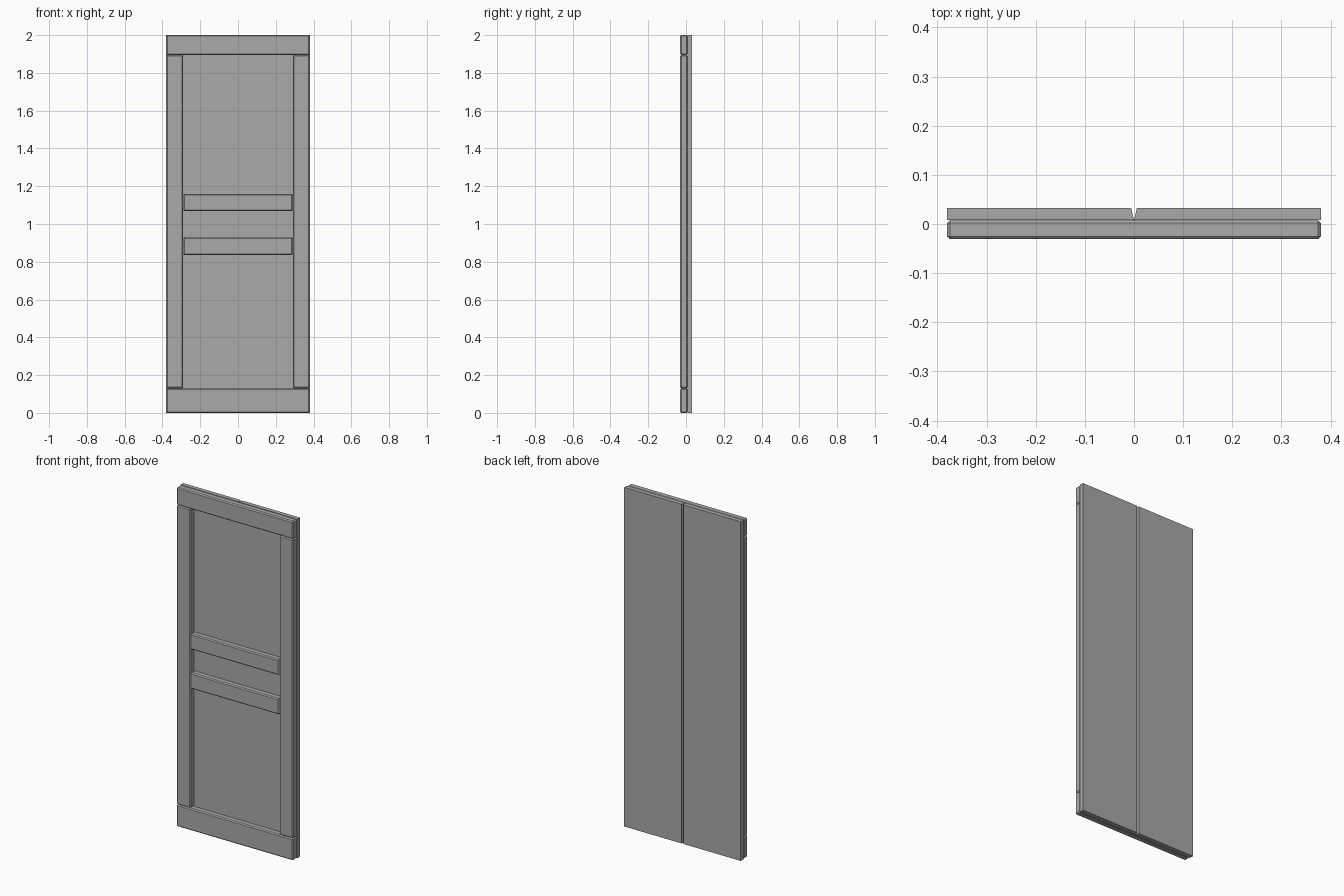
import bpy
import bmesh

cube = bpy.data.objects.get("Cube")
if cube:
    bpy.data.objects.remove(cube, do_unlink=True)

# Plain grey paint
grey = bpy.data.materials.new("grey_paint")
grey.use_nodes = True
GREY = (0.4, 0.4, 0.4, 1.0)
grey.diffuse_color = GREY
grey.node_tree.nodes["Principled BSDF"].inputs["Base Color"].default_value = GREY

HALF_W, HEIGHT = 0.38, 2.0
FRONT, MIDDLE, BACK = -0.031, 0.008, 0.033
CHAMFER = 0.006


def finish(name, bm):
    bmesh.ops.recalc_face_normals(bm, faces=bm.faces)
    mesh = bpy.data.meshes.new(name)
    bm.to_mesh(mesh)
    bm.free()
    mesh.materials.append(grey)
    obj = bpy.data.objects.new(name, mesh)
    bpy.context.collection.objects.link(obj)
    return obj


def board(name, x0, x1, z0, z1):
    """Front board with every edge chamfered."""
    bm = bmesh.new()
    bmesh.ops.create_cube(bm, size=1)
    for v in bm.verts:
        v.co.x = x1 if v.co.x > 0 else x0
        v.co.y = MIDDLE if v.co.y > 0 else FRONT
        v.co.z = z1 if v.co.z > 0 else z0
    bmesh.ops.bevel(bm, geom=bm.edges[:], offset=CHAMFER, segments=1, affect='EDGES')
    return finish(name, bm)


def plank(name, side):
    """Back plank whose inner edge slopes to form half of the V groove."""
    bm = bmesh.new()
    profile = [(0, MIDDLE), (HALF_W, MIDDLE), (HALF_W, BACK), (CHAMFER, BACK)]
    face = bm.faces.new([bm.verts.new((side * x, y, 0)) for x, y in profile])
    top = bmesh.ops.extrude_face_region(bm, geom=[face])["geom"]
    for v in top:
        if isinstance(v, bmesh.types.BMVert):
            v.co.z = HEIGHT
    return finish(name, bm)


# Rails across the full width
STILE_BOTTOM, STILE_TOP, STILE_X = 0.13, 1.895, 0.29
board("top_rail", -HALF_W, HALF_W, STILE_TOP, HEIGHT)
board("bottom_rail", -HALF_W, HALF_W, 0, STILE_BOTTOM)

# Middle rails between the stiles
board("upper_middle_rail", -STILE_X, STILE_X, 1.068, 1.16)
board("lower_middle_rail", -STILE_X, STILE_X, 0.836, 0.93)

# Stiles and back planks, one per side
for label, side in (("left", 1), ("right", -1)):
    inner, outer = sorted((side * STILE_X, side * HALF_W))
    board(label + "_stile", inner, outer, STILE_BOTTOM, STILE_TOP)
    plank(label + "_back_plank", side)
